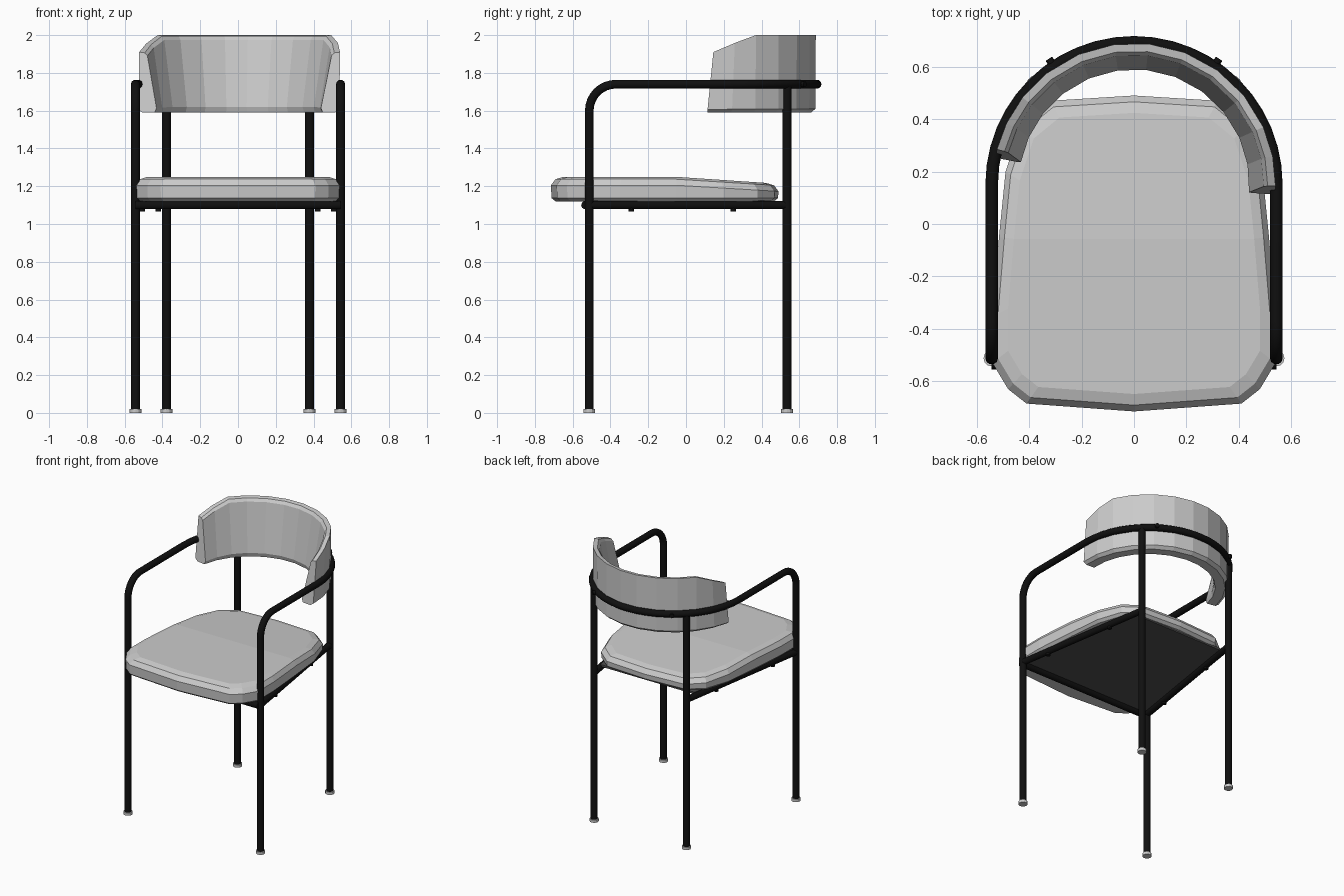
import bpy, bmesh
from math import sin, cos, pi, radians
from mathutils import Vector

if "Cube" in bpy.data.objects:
    bpy.data.objects.remove(bpy.data.objects["Cube"])


def material(name, v):
    m = bpy.data.materials.new(name)
    m.diffuse_color = (v, v, v, 1)
    m.use_nodes = True
    m.node_tree.nodes["Principled BSDF"].inputs["Base Color"].default_value = m.diffuse_color
    return m


BLACK = material("black_metal", 0.005)
DARK = material("dark_board", 0.08)


def mesh_object(name, verts, faces, mat=None):
    me = bpy.data.meshes.new(name)
    me.from_pydata(verts, [], faces)
    bm = bmesh.new()
    bm.from_mesh(me)
    bmesh.ops.recalc_face_normals(bm, faces=bm.faces)
    bm.to_mesh(me)
    bm.free()
    ob = bpy.data.objects.new(name, me)
    bpy.context.collection.objects.link(ob)
    if mat:
        me.materials.append(mat)
    return ob


def tube(name, pts, r):
    cu = bpy.data.curves.new(name, 'CURVE')
    cu.dimensions = '3D'
    cu.bevel_depth = r
    cu.bevel_resolution = 3
    cu.use_fill_caps = True
    sp = cu.splines.new('POLY')
    sp.points.add(len(pts) - 1)
    for p, co in zip(sp.points, pts):
        p.co = (*co, 1)
    cu.materials.append(BLACK)
    ob = bpy.data.objects.new(name, cu)
    bpy.context.collection.objects.link(ob)
    return ob


def cylinder(name, centre, r, depth, axis=(0, 0, 1), mat=None):
    bpy.ops.mesh.primitive_cylinder_add(vertices=12, radius=r, depth=depth, location=centre)
    ob = bpy.context.object
    ob.name = name
    ob.rotation_euler = Vector(axis).to_track_quat('Z', 'Y').to_euler()
    if mat:
        ob.data.materials.append(mat)


# Front legs, arms and back hoop as one bent tube
W, YF, ZA, CY, B = 0.543, -0.512, 1.74, 0.15, 0.14
R = 0.024
half = [(W, YF, 0.015)]
for i in range(9):
    a = pi / 2 * i / 8
    half.append((W, YF + B - B * cos(a), ZA - B + B * sin(a)))
for i in range(13):
    a = pi / 2 * i / 12
    half.append((W * cos(a), CY + W * sin(a), ZA))
path = half + [(-x, y, z) for x, y, z in reversed(half[:-1])]
tube("arm_and_front_leg_tube", path, R)

# Rear legs, side rails, feet and screws
XR, YR, ZR = 0.378, 0.535, 1.10
for s, side in ((1, "right"), (-1, "left")):
    tube(f"rear_leg_{side}", [(s * XR, YR, 0.015), (s * XR, YR, ZA)], R)
    tube(f"side_rail_{side}", [(s * W, YF, ZR), (s * XR, YR, ZR)], 0.023)
    cylinder(f"front_foot_{side}", (s * W, YF, 0.01), 0.031, 0.02)
    cylinder(f"rear_foot_{side}", (s * XR, YR, 0.01), 0.031, 0.02)
    for y in (-0.29, 0.25):
        x = W + (XR - W) * (y - YF) / (YR - YF)
        cylinder(f"seat_screw_{side}", (s * x, y, ZR - 0.02), 0.015, 0.025, mat=BLACK)
    d = Vector((s * 0.56, 0.828, 0))
    cylinder(f"back_screw_{side}", Vector((0, CY, ZA)) + d * 0.565, 0.015, 0.03, d, BLACK)
tube("front_rail", [(-W, YF - 0.02, ZR), (W, YF - 0.02, ZR)], 0.023)

# Board under the seat
board = [(-0.53, -0.52), (0.53, -0.52), (0.385, 0.45), (-0.385, 0.45)]
mesh_object("seat_board", [(x, y, z) for z in (1.11, 1.125) for x, y in board],
            [(0, 1, 2, 3), (4, 5, 6, 7)] + [(i, (i + 1) % 4, (i + 1) % 4 + 4, i + 4) for i in range(4)],
            DARK)

# Seat cushion: stacked outlines, dropping toward the back
right = [(0, -0.715), (0.41, -0.685), (0.48, -0.63), (0.54, -0.53), (0.54, -0.35),
         (0.515, -0.05), (0.49, 0.2), (0.43, 0.38), (0.32, 0.47), (0, 0.49)]
outline = right + [(-x, y) for x, y in reversed(right[1:-1])]
n = len(outline)
layers = [(1.12, 0.96), (1.137, 0.995), (1.205, 1.0), (1.237, 0.96), (1.25, 0.89)]
verts, faces = [], []
for k, (z, s) in enumerate(layers):
    for x, y in outline:
        drop = 0.06 * max(0, y + 0.05) if k > 1 else 0
        verts.append((x * s, -0.11 + (y + 0.11) * s, z - drop))
for k in range(len(layers) - 1):
    for i in range(n):
        j = (i + 1) % n
        faces.append((k * n + i, k * n + j, (k + 1) * n + j, (k + 1) * n + i))
faces.append(tuple(range(n)))
t = (len(layers) - 1) * n
m = len(right) - 1
faces += [(t, t + 1, t + n - 1), (t + m - 1, t + m, t + m + 1)]
faces += [(t + i, t + i + 1, t + n - i - 1, t + n - i) for i in range(1, m - 1)]
seat = mesh_object("seat", verts, faces)

# Curved backrest: one cross-section swept round the hoop, slightly off-centre
section = [(0.515, 1.59), (0.538, 1.61), (0.54, 2.0), (0.51, 1.995),
           (0.495, 1.975), (0.44, 1.62), (0.45, 1.59)]
angles = [-4, 10, 24, 39, 54, 69, 84, 98, 113, 128, 142, 156, 169]
verts, faces = [], []
q = len(section)
for a in angles:
    edge = min(1, min(a - angles[0], angles[-1] - a) / 26)
    for r, z in section:
        up = (z - 1.59) / 0.41
        lean = (0.06 * up if a < 80 else -0.06 * up) * (1 - edge)
        c = radians(a) + lean
        verts.append((r * cos(c), CY + r * sin(c), z - 0.09 * (1 - edge) * up))
for k in range(len(angles) - 1):
    for i in range(q):
        j = (i + 1) % q
        faces.append((k * q + i, k * q + j, (k + 1) * q + j, (k + 1) * q + i))
faces += [tuple(range(q)), tuple(range(len(verts) - q, len(verts)))]
mesh_object("backrest", verts, faces)
